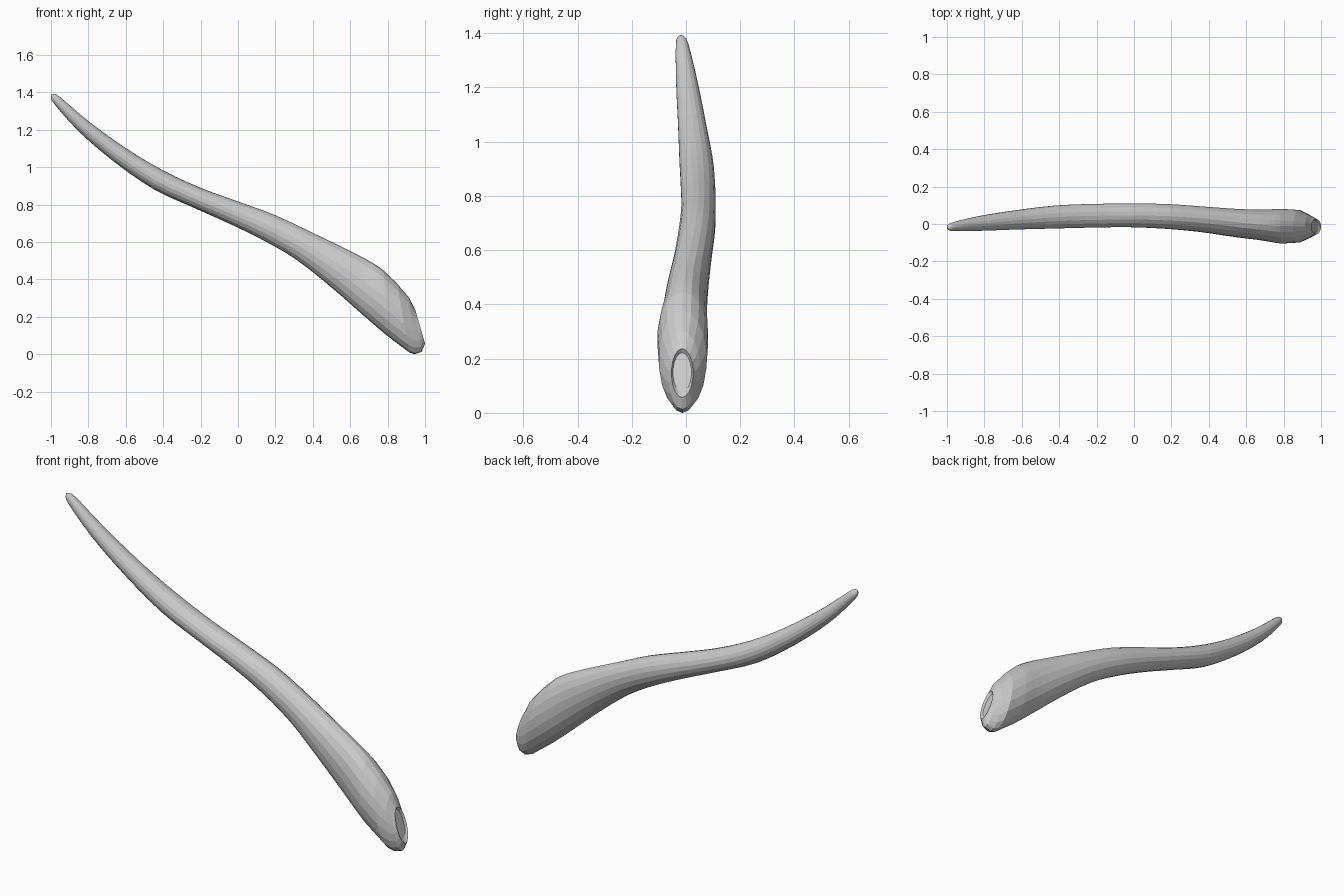
import bpy, bmesh, math

# Key sections: top edge (x, z), bottom edge (x, z), y centre, y half width
KEYS = [
    (-0.982, 1.396, -1.000, 1.375, -0.018, 0.013),
    (-0.950, 1.377, -0.980, 1.338, -0.014, 0.024),
    (-0.800, 1.250, -0.850, 1.193, 0.003, 0.040),
    (-0.600, 1.105, -0.660, 1.030, 0.022, 0.052),
    (-0.400, 0.986, -0.450, 0.885, 0.037, 0.062),
    (-0.200, 0.893, -0.245, 0.790, 0.044, 0.064),
    (0.000, 0.820, -0.050, 0.703, 0.046, 0.064),
    (0.200, 0.746, 0.130, 0.615, 0.041, 0.067),
    (0.400, 0.652, 0.310, 0.510, 0.026, 0.069),
    (0.580, 0.565, 0.500, 0.360, 0.006, 0.076),
    (0.700, 0.503, 0.660, 0.220, -0.005, 0.083),
    (0.780, 0.450, 0.800, 0.100, -0.012, 0.094),
]
# Faceted blunt end, finishing in a shallow oval recess
END = [
    (0.850, 0.382, 0.915, 0.013, -0.012, 0.088),
    (0.915, 0.305, 0.945, 0.003, -0.013, 0.066),
    (0.940, 0.255, 0.982, 0.016, -0.014, 0.049),
    (0.948, 0.240, 1.000, 0.060, -0.014, 0.040),
    (0.938, 0.225, 0.985, 0.080, -0.014, 0.034),
]
SIDES, STEPS = 18, 3


def spline(a, b, c, d, t):
    return 0.5 * (2*b + (c-a)*t + (2*a-5*b+4*c-d)*t*t + (3*b-a-3*c+d)*t**3)


sections = []
ext = [KEYS[0]] + KEYS + [END[0]]
for i in range(1, len(KEYS)):
    for s in range(STEPS):
        sections.append([spline(*q, s / STEPS) for q in zip(*ext[i-1:i+3])])
sections += [KEYS[-1]] + END

# Tapering curved body
bm = bmesh.new()
rings = []
for xt, zt, xb, zb, yc, hw in sections:
    ring = []
    for k in range(SIDES):
        a = 2 * math.pi * k / SIDES
        f = (1 + math.cos(a)) / 2
        ring.append(bm.verts.new((xb + (xt-xb)*f, yc + hw*math.sin(a), zb + (zt-zb)*f)))
    rings.append(ring)
for r, q in zip(rings, rings[1:]):
    for k in range(SIDES):
        n = (k + 1) % SIDES
        bm.faces.new((r[k], r[n], q[n], q[k]))

# Rounded tip and recess floor
tip = bm.verts.new((-1.0, -0.018, 1.392))
for k in range(SIDES):
    bm.faces.new((rings[0][(k + 1) % SIDES], rings[0][k], tip))
bm.faces.new(rings[-1])
bmesh.ops.recalc_face_normals(bm, faces=bm.faces)

# Stand on the ground
low = min(v.co.z for v in bm.verts)
bmesh.ops.translate(bm, verts=bm.verts, vec=(0, 0, -low))

mesh = bpy.data.meshes.new("curved_horn")
bm.to_mesh(mesh)
bm.free()
bpy.context.collection.objects.link(bpy.data.objects.new("curved_horn", mesh))
